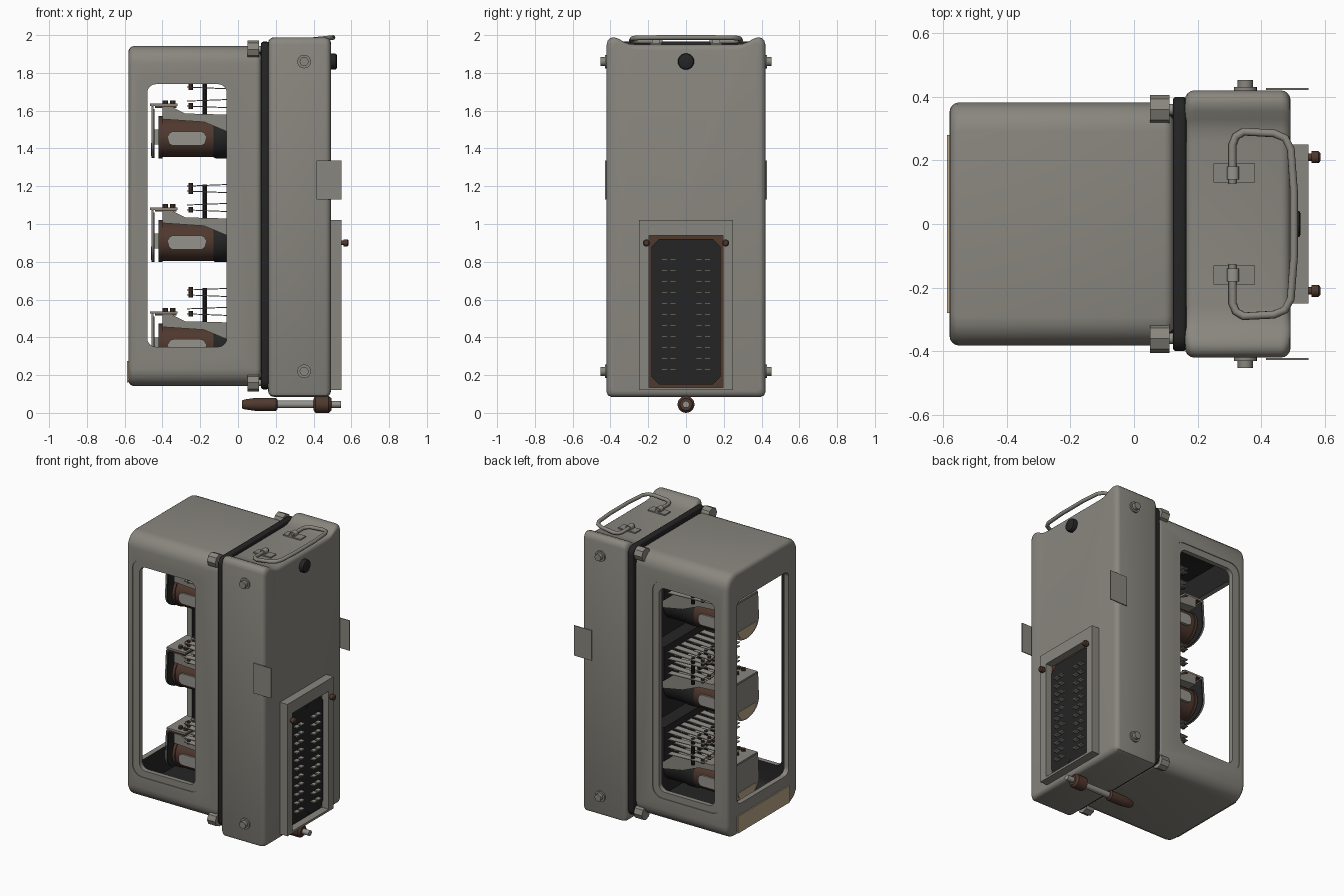
import bpy, bmesh, math
from mathutils import Vector

if "Cube" in bpy.data.objects:
    bpy.data.objects.remove(bpy.data.objects["Cube"])


def material(name, rgb):
    m = bpy.data.materials.new(name)
    m.diffuse_color = (*rgb, 1)
    m.use_nodes = True
    m.node_tree.nodes["Principled BSDF"].inputs["Base Color"].default_value = m.diffuse_color
    return m


GREY = material("warm grey paint", (0.25, 0.24, 0.21))
BLACK = material("black rubber", (0.018, 0.018, 0.018))
BROWN = material("copper brown", (0.08, 0.04, 0.027))
STEEL = material("pale metal", (0.30, 0.29, 0.26))
TAN = material("tan label", (0.50, 0.39, 0.25))


def finish(name, bm, mat):
    bmesh.ops.recalc_face_normals(bm, faces=bm.faces[:])
    me = bpy.data.meshes.new(name)
    bm.to_mesh(me)
    bm.free()
    me.materials.append(mat)
    ob = bpy.data.objects.new(name, me)
    bpy.context.collection.objects.link(ob)
    return ob


def place(axis, u, v, w):
    return Vector({"x": (w, u, v), "y": (u, w, v), "z": (u, v, w)}[axis])


def loft(name, rings, mat):
    """Skin a row of equal rings of points and cap both ends."""
    bm = bmesh.new()
    rings = [[bm.verts.new(p) for p in ring] for ring in rings]
    n = len(rings[0])
    for p, q in zip(rings, rings[1:]):
        for i in range(n):
            bm.faces.new((p[i], p[(i + 1) % n], q[(i + 1) % n], q[i]))
    bm.faces.new(rings[0])
    bm.faces.new(rings[-1])
    return finish(name, bm, mat)


def prism(name, pts, axis, a, b, mat, r=0, seg=4):
    """Extrude a closed profile along an axis, with end edges rounded by r."""
    a, b = min(a, b), max(a, b)
    us, vs = [p[0] for p in pts], [p[1] for p in pts]
    cu, cv = (min(us) + max(us)) / 2, (min(vs) + max(vs)) / 2
    hu, hv = max(us) - cu, max(vs) - cv
    angles = [math.pi / 2 * i / seg for i in range(seg + 1)]
    steps = [(r * (1 - math.cos(t)), r * (1 - math.sin(t))) for t in angles] if r else [(0, 0)]

    def ring(w, d):
        return [place(axis, cu + (u - cu) * (1 - d / hu), cv + (v - cv) * (1 - d / hv), w) for u, v in pts]
    return loft(name, [ring(a + w, d) for w, d in steps] + [ring(b - w, d) for w, d in reversed(steps)], mat)


def rrect(u0, u1, v0, v1, r, seg=5):
    pts = []
    for k, (cu, cv) in enumerate(((u1 - r, v1 - r), (u0 + r, v1 - r), (u0 + r, v0 + r), (u1 - r, v0 + r))):
        for i in range(seg + 1):
            t = math.pi / 2 * (k + i / seg)
            pts.append((cu + r * math.cos(t), cv + r * math.sin(t)))
    return pts


def box(name, x0, x1, y0, y1, z0, z1, mat):
    return prism(name, [(x0, y0), (x1, y0), (x1, y1), (x0, y1)], "z", z0, z1, mat)


def cyl(name, axis, u, v, a, b, rad, mat, n=20, r=0):
    pts = [(u + rad * math.cos(2 * math.pi * i / n), v + rad * math.sin(2 * math.pi * i / n)) for i in range(n)]
    return prism(name, pts, axis, a, b, mat, r, 2)


def lathe_x(name, prof, y, z, mat, n=20):
    """Turn (x, radius) points around the x axis."""
    ts = [2 * math.pi * i / n for i in range(n)]
    return loft(name, [[(x, y + r * math.cos(t), z + r * math.sin(t)) for t in ts] for x, r in prof], mat)


def tube(name, pts, r, mat):
    cu = bpy.data.curves.new(name, "CURVE")
    cu.dimensions, cu.bevel_depth, cu.bevel_resolution, cu.use_fill_caps = "3D", r, 3, True
    sp = cu.splines.new("POLY")
    sp.points.add(len(pts) - 1)
    for p, c in zip(sp.points, pts):
        p.co = (*c, 1)
    cu.materials.append(mat)
    bpy.context.collection.objects.link(bpy.data.objects.new(name, cu))


def cut(ob, cutters):
    for c in cutters:
        c.hide_render = True
        m = ob.modifiers.new("cut", "BOOLEAN")
        m.operation, m.solver, m.object = "DIFFERENCE", "EXACT", c
    bpy.context.view_layer.update()
    me = bpy.data.meshes.new_from_object(ob.evaluated_get(bpy.context.evaluated_depsgraph_get()))
    ob.modifiers.clear()
    ob.data = me
    for c in cutters:
        bpy.data.objects.remove(c)


# Hollow cover with shallow recessed frames and open windows on three sides
case = prism("cover", rrect(-0.382, 0.382, 0.142, 1.942, 0.09), "x", -0.58, 0.125, GREY, 0.03)
cutters = [prism("cavity_cutter", rrect(-0.345, 0.345, 0.175, 1.905, 0.06), "x", -0.545, 0.3, BLACK),
           prism("window_cutter", rrect(-0.48, -0.06, 0.35, 1.74, 0.045), "y", -0.6, 0.6, GREY),
           prism("end_window_cutter", rrect(-0.28, 0.28, 0.35, 1.74, 0.045), "x", -0.7, -0.4, GREY)]
for s in (-1, 1):
    cutters.append(prism("recess_cutter", rrect(-0.53, -0.015, 0.305, 1.785, 0.07), "y", s * 0.377, s * 0.6, GREY))
cut(case, cutters)
case.data.materials.clear()
for m in (GREY, BLACK):
    case.data.materials.append(m)
for p in case.data.polygons:
    c = p.center
    p.material_index = int(abs(c.y) < 0.35 and 0.17 < c.z < 1.91 and -0.55 < c.x < 0.12)
box("label_plate", -0.588, -0.579, -0.28, 0.28, 0.16, 0.275, TAN)

# Gasket between cover and base, and inner mounting plate
prism("gasket", rrect(-0.40, 0.40, 0.125, 1.965, 0.05), "x", 0.122, 0.165, BLACK, 0.012)
box("mounting_plate", 0.095, 0.119, -0.34, 0.34, 0.18, 1.9, BLACK)

# Base with a shallow dip across its top
half = [(0.395, 0.085), (0.413, 0.092), (0.42, 0.11), (0.42, 1.95), (0.414, 1.972), (0.40, 1.985), (0.38, 1.988),
        (0.355, 1.98), (0.33, 1.965), (0.30, 1.954), (0.26, 1.95)]
prism("base", half + [(-y, z) for y, z in reversed(half)], "x", 0.16, 0.492, GREY, 0.03)

# Corner clamp nuts and their studs
for y in (-0.36, 0.36):
    for z in (0.16, 1.925):
        cyl("clamp_nut", "x", y, z, 0.05, 0.112, 0.046, GREY, 8)
        cyl("clamp_stud", "x", y, z, 0.1, 0.17, 0.018, STEEL, 12)

for s in (-1, 1):
    # Side bolts and thin side tabs
    for z in (0.22, 1.86):
        cyl("bolt_washer", "y", 0.35, z, s * 0.41, s * 0.43, 0.036, GREY, 24)
        cyl("bolt_head", "y", 0.35, z, s * 0.42, s * 0.453, 0.024, GREY, 12)
    box("side_tab", 0.415, 0.548, s * 0.422, s * 0.428, 1.13, 1.335, GREY)
    # Handle brackets on the top
    box("handle_bracket", 0.25, 0.38, s * 0.13, s * 0.19, 1.945, 1.958, GREY)
    prism("bracket_loop", rrect(0.292, 0.33, 1.945, 1.985, 0.015), "y", s * 0.14, s * 0.18, STEEL)

# Wire carrying handle, slightly tilted
hp = [(0.31, 0.125), (0.31, 0.25), (0.32, 0.275), (0.345, 0.29), (0.44, 0.285), (0.475, 0.27), (0.493, 0.235), (0.503, 0.1)]
path = hp + [(x, -y) for x, y in reversed(hp)]
tube("handle", [(x, y, 1.967 + (x - 0.31) * 0.105) for x, y in path], 0.0125, GREY)

# Vent plug
cyl("plug", "x", 0.0, 1.86, 0.48, 0.523, 0.043, BLACK, 24, 0.01)

# Connector frame, backing and twin pin blocks
for s in (-1, 1):
    box("frame_side", 0.485, 0.548, s * 0.195, s * 0.25, 0.12, 1.02, GREY)
    lathe_x("guide_screw", [(0.54, 0.012), (0.558, 0.012), (0.558, 0.019), (0.58, 0.019), (0.586, 0.012)], s * 0.21, 0.9, BROWN, 14)
    y0, y1 = sorted((s * 0.002, s * 0.182))
    c = 0.04
    oct_pts = [(y0 + c, 0.15), (y1 - c, 0.15), (y1, 0.15 + c), (y1, 0.92 - c),
               (y1 - c, 0.92), (y0 + c, 0.92), (y0, 0.92 - c), (y0, 0.15 + c)]
    prism("pin_block", oct_pts, "x", 0.48, 0.513, BLACK)
    for i in range(11):
        z = 0.232 + i * 0.058
        for y in (s * 0.068, s * 0.115):
            box("pin", 0.51, 0.54, y - 0.016, y + 0.016, z - 0.004, z + 0.004, STEEL)
box("block_bridge", 0.48, 0.511, -0.06, 0.06, 0.15, 0.92, BLACK)
box("frame_top", 0.485, 0.548, -0.2, 0.2, 0.94, 1.02, GREY)
box("frame_bottom", 0.485, 0.548, -0.2, 0.2, 0.12, 0.135, GREY)
box("connector_backing", 0.48, 0.497, -0.2, 0.2, 0.13, 0.945, BROWN)

# Locking spindle under the base
lathe_x("spindle_tip", [(0.02, 0.02), (0.035, 0.026), (0.09, 0.034), (0.2, 0.034), (0.21, 0.025)], 0, 0.045, BROWN)
lathe_x("spindle_shaft", [(0.2, 0.02), (0.41, 0.02)], 0, 0.045, STEEL)
lathe_x("spindle_nut", [(0.4, 0.03), (0.41, 0.045), (0.48, 0.045), (0.495, 0.032)], 0, 0.045, BROWN)
lathe_x("spindle_end", [(0.49, 0.018), (0.545, 0.018)], 0, 0.045, STEEL)

# Three stacked relay units inside the cover
for z in (0.36, 0.91, 1.46):
    lathe_x("coil", [(-0.42, 0.112), (-0.4, 0.112), (-0.4, 0.106), (-0.12, 0.106)], 0, z, BROWN, 28)
    lathe_x("coil_end", [(-0.13, 0.106), (-0.12, 0.112), (-0.06, 0.112), (-0.05, 0.106), (0.1, 0.106)], 0, z, BLACK, 28)
    for s in (-1, 1):
        prism("coil_label", rrect(-0.37, -0.17, z - 0.045, z + 0.03, 0.03), "y", s * 0.09, s * 0.113, STEEL)
    # Rounded armature end plate with tan face
    arc = [(0.135 * math.cos(t), z - 0.01 + 0.1 * math.sin(t)) for t in [math.pi * (1 + i / 14) for i in range(15)]]
    prism("armature_plate", arc + [(0.125, z + 0.165), (-0.125, z + 0.165)], "x", -0.457, -0.447, GREY)
    prism("armature_back", arc + [(0.12, z + 0.15), (-0.12, z + 0.15)], "x", -0.447, -0.441, BLACK)
    inner = [(y * 0.7, z - 0.03 + (w - z + 0.01) * 0.7) for y, w in arc]
    prism("armature_face", inner, "x", -0.46, -0.456, TAN)
    box("coil_core", -0.445, -0.41, -0.04, 0.04, z - 0.04, z + 0.04, STEEL)
    # Armature lever and top bracket
    prism("armature_lever", [(-0.40, z + 0.16), (-0.35, z + 0.16), (-0.28, z + 0.125), (0.1, z + 0.115),
                             (0.1, z + 0.0), (-0.06, z + 0.03), (-0.18, z + 0.08), (-0.40, z + 0.095)],
          "y", -0.12, 0.12, GREY)
    box("bracket_bar", -0.465, -0.32, -0.11, 0.11, z + 0.165, z + 0.178, GREY)
    box("bracket_shim", -0.44, -0.325, -0.115, 0.115, z + 0.155, z + 0.165, BROWN)
    for y in (-0.07, 0.0, 0.07):
        for x in (-0.385, -0.345):
            cyl("bracket_rivet", "z", x, y, z + 0.17, z + 0.195, 0.014, BROWN, 10)
    # Contact springs, pusher posts and terminal block
    box("terminal_block", 0.0, 0.1, -0.24, 0.24, z + 0.12, z + 0.35, BLACK)
    for y in (-0.175, -0.105, -0.035, 0.035, 0.105, 0.175):
        for k in range(4):
            h, d = z + 0.15 + k * 0.05, 0.012 * (-1) ** k
            prism("contact_spring", [(-0.27, h + d), (0.03, h), (0.03, h + 0.005), (-0.27, h + d + 0.005)],
                  "y", y - 0.022, y + 0.022, STEEL)
            if k != 1:
                cyl("contact_tip", "z", -0.25, y, h + d - 0.012, h + d + 0.018, 0.011, BROWN, 8)
        cyl("pusher_post", "z", -0.175, y, z + 0.12, z + 0.3, 0.012, BLACK, 10)

# Smooth shading with sharp edges kept
for ob in bpy.context.collection.objects:
    if ob.type == "MESH":
        for p in ob.data.polygons:
            p.use_smooth = True
        ob.data.set_sharp_from_angle(angle=math.radians(35))
